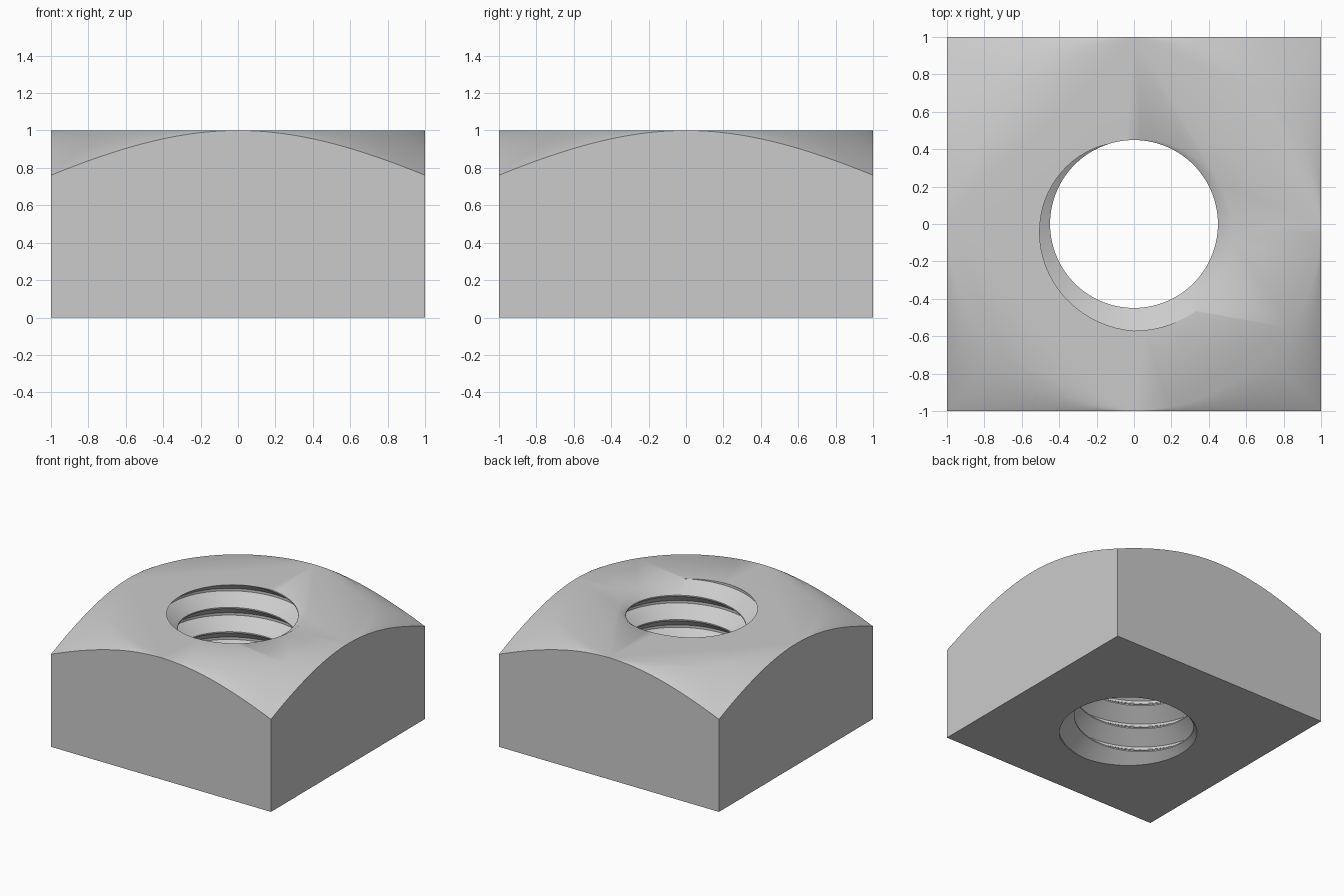
import bpy, bmesh
from math import sin, cos, pi, tan, radians

if "Cube" in bpy.data.objects:
    bpy.data.objects.remove(bpy.data.objects["Cube"])

SEG = 72
PITCH, R_MIN, R_MAX = 0.2, 0.449, 0.571


def make_object(name, bm):
    bmesh.ops.recalc_face_normals(bm, faces=bm.faces)
    mesh = bpy.data.meshes.new(name)
    bm.to_mesh(mesh)
    bm.free()
    ob = bpy.data.objects.new(name, mesh)
    bpy.context.collection.objects.link(ob)
    return ob


def apply_boolean(target, cutter, operation):
    mod = target.modifiers.new("cut", 'BOOLEAN')
    mod.operation, mod.solver, mod.object = operation, 'EXACT', cutter
    bpy.context.view_layer.objects.active = target
    bpy.ops.object.modifier_apply(modifier=mod.name)
    bpy.data.objects.remove(cutter)


# Square block, left taller than the finished nut
bm = bmesh.new()
bmesh.ops.create_cube(bm, size=2)
for v in bm.verts:
    v.co.z = 0 if v.co.z < 0 else 1.5
nut = make_object("square_nut", bm)

# Turned envelope: flat top with a 30 degree conical chamfer
bm = bmesh.new()
rings = []
for r, z in ((1.6, -0.5), (1.6, 1 - 0.6 * tan(radians(30))), (1.0, 1.0)):
    rings.append([bm.verts.new((r * cos(2 * pi * i / 128), r * sin(2 * pi * i / 128), z))
                  for i in range(128)])
for a, b in zip(rings, rings[1:]):
    for i in range(128):
        j = (i + 1) % 128
        bm.faces.new((a[i], a[j], b[j], b[i]))
bm.faces.new(rings[0][::-1])
bm.faces.new(rings[-1])
apply_boolean(nut, make_object("chamfer_cutter", bm), 'INTERSECT')

# Right-handed helical thread cutter: crest, upper flank, root, lower flank
bm = bmesh.new()
profile = ((R_MIN, 0.0), (R_MAX, 0.40), (R_MAX, 0.50), (R_MIN, 0.95))
TURNS = 9
rows = 4 * TURNS
grid = {}
for k in range(rows + 5):
    r, f = profile[k % 4]
    for i in range(SEG):
        a = pi / 2 + 2 * pi * i / SEG
        z = (k // 4 + f + i / SEG - 2) * PITCH
        if k > rows and i:
            continue
        grid[k, i] = bm.verts.new((r * cos(a), r * sin(a), z))


def vert(k, i):
    return grid[k, i] if i < SEG else grid[k + 4, 0]


for k in range(rows):
    for i in range(SEG):
        bm.faces.new((vert(k, i), vert(k, i + 1), vert(k + 1, i + 1), vert(k + 1, i)))
# Close both ends with fans to the axis, well outside the nut
for k in (0, rows):
    loop = [vert(k, i) for i in range(SEG + 1)] + [vert(k + n, 0) for n in (3, 2, 1)]
    hub = bm.verts.new((0, 0, sum(v.co.z for v in loop) / len(loop)))
    for a, b in zip(loop, loop[1:] + loop[:1]):
        bm.faces.new((hub, a, b))
bmesh.ops.triangulate(bm, faces=bm.faces)
apply_boolean(nut, make_object("thread_cutter", bm), 'DIFFERENCE')

# Smooth shading with crisp outer and thread edges
nut.select_set(True)
bpy.context.view_layer.objects.active = nut
bpy.ops.object.shade_smooth_by_angle(angle=radians(35))
